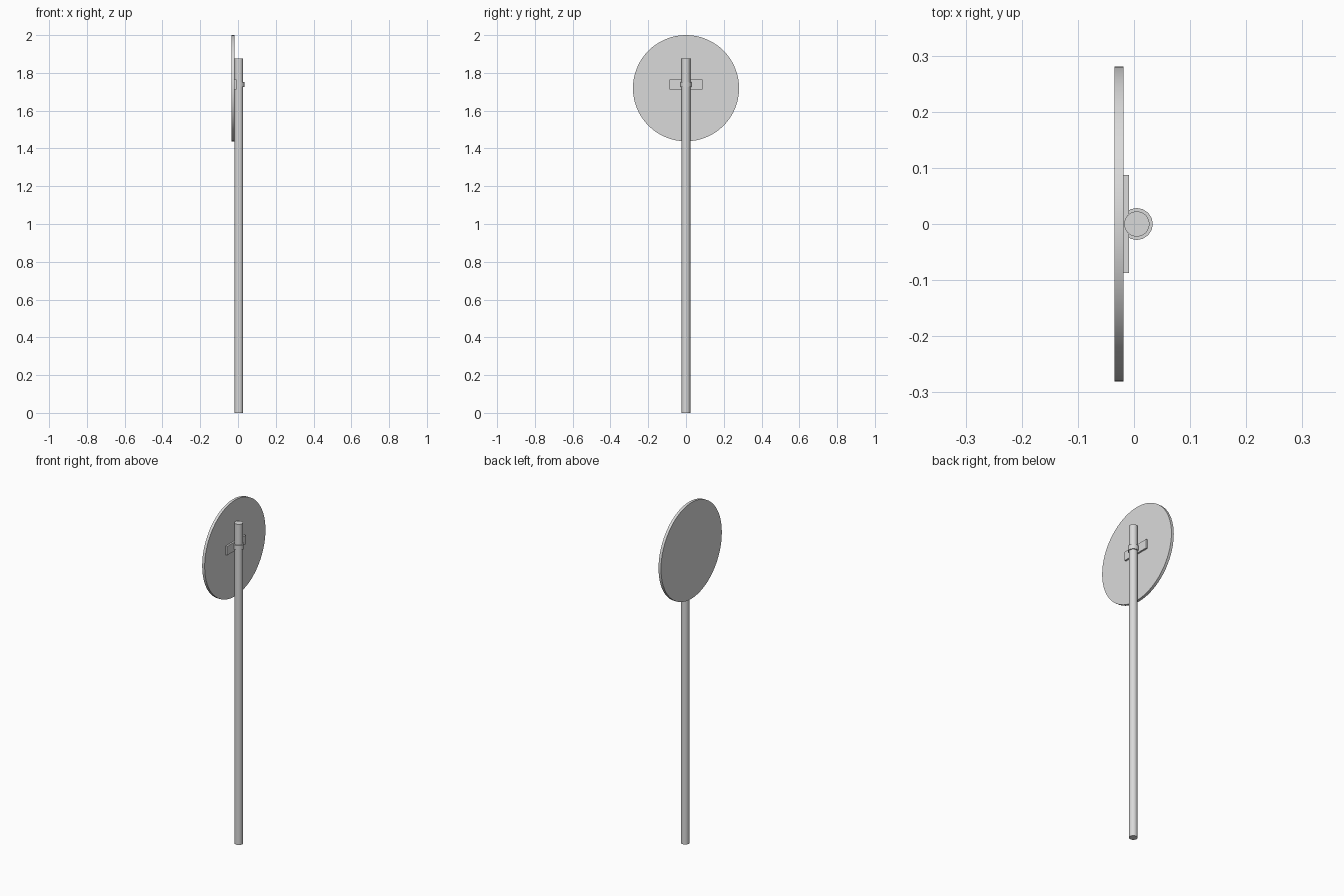
import bpy
import math

default = bpy.data.objects.get("Cube")
if default:
    bpy.data.objects.remove(default, do_unlink=True)

# Single grey metal colour
grey = bpy.data.materials.new("grey_metal")
grey.use_nodes = True
colour = (0.7, 0.7, 0.7, 1)
grey.diffuse_color = colour
grey.node_tree.nodes["Principled BSDF"].inputs["Base Color"].default_value = colour


def finish(name, smooth=True):
    obj = bpy.context.object
    obj.name = name
    obj.data.materials.append(grey)
    bpy.ops.object.transform_apply(location=False, rotation=True, scale=True)
    if smooth:
        bpy.ops.object.shade_smooth_by_angle(angle=math.radians(35))
    return obj


def cylinder(name, radius, depth, centre, sides, rotation=(0, 0, 0)):
    bpy.ops.mesh.primitive_cylinder_add(vertices=sides, radius=radius, depth=depth,
                                        location=centre, rotation=rotation)
    return finish(name)


POLE_X = 0.005
POLE_TOP = 1.875
BRACKET_Z = 1.739

# Upright pole
cylinder("pole", 0.0225, POLE_TOP, (POLE_X, 0, POLE_TOP / 2), 32)

# Round sign plate facing -x
cylinder("sign_disc", 0.281, 0.016, (-0.027, 0, 1.719), 64, (0, math.pi / 2, 0))

# Clamp collar around the pole
cylinder("clamp_collar", 0.0285, 0.028, (POLE_X, 0, BRACKET_Z), 16)

# Flat bracket bar between collar and disc
bpy.ops.mesh.primitive_cube_add(size=1, location=(-0.0145, 0, BRACKET_Z))
bpy.context.object.scale = (0.011, 0.174, 0.052)
finish("bracket_bar", smooth=False)
